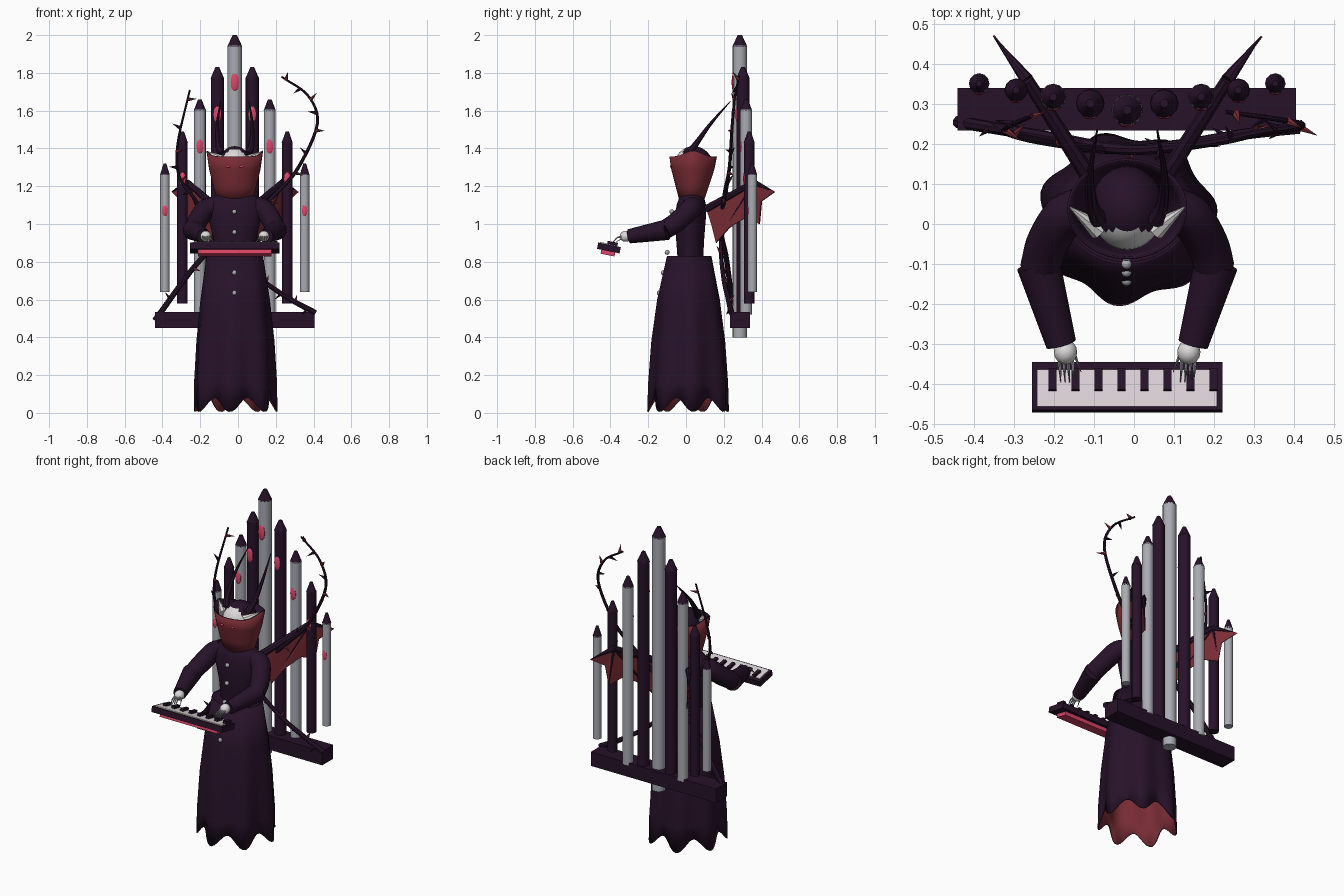
import bpy, bmesh, math, random
from mathutils import Vector

random.seed(4)
cube = bpy.data.objects.get("Cube")
if cube:
    bpy.data.objects.remove(cube)

CX = -0.017  # middle of the figure and the pipes


def material(name, rgb):
    m = bpy.data.materials.new(name)
    m.use_nodes = True
    m.diffuse_color = (*rgb, 1)
    bsdf = next(n for n in m.node_tree.nodes if n.type == 'BSDF_PRINCIPLED')
    bsdf.inputs["Base Color"].default_value = (*rgb, 1)
    return m


plum = material("dark plum", (0.02, 0.006, 0.022))
silver = material("silver", (0.40, 0.41, 0.45))
pink = material("pink", (0.72, 0.06, 0.14))
red = material("dark red", (0.19, 0.025, 0.035))
pale = material("pale bone", (0.72, 0.70, 0.70))
keywhite = material("key white", (0.72, 0.66, 0.69))


def finish(name, bm, mats, smooth=True):
    bmesh.ops.recalc_face_normals(bm, faces=bm.faces)
    me = bpy.data.meshes.new(name)
    bm.to_mesh(me)
    bm.free()
    ob = bpy.data.objects.new(name, me)
    bpy.context.collection.objects.link(ob)
    for m in mats:
        me.materials.append(m)
    if smooth:
        bpy.ops.object.select_all(action='DESELECT')
        ob.select_set(True)
        bpy.context.view_layer.objects.active = ob
        bpy.ops.object.shade_smooth_by_angle(angle=math.radians(40))
    return ob


def box(name, centre, size, mat, tilt=0):
    bm = bmesh.new()
    bmesh.ops.create_cube(bm, size=1)
    bmesh.ops.scale(bm, vec=size, verts=bm.verts)
    ob = finish(name, bm, [mat], False)
    ob.location, ob.rotation_euler.x = centre, tilt
    return ob


def ball(name, centre, size, mat, seg=16):
    bm = bmesh.new()
    bmesh.ops.create_uvsphere(bm, u_segments=seg, v_segments=max(6, seg // 2), radius=1)
    bmesh.ops.scale(bm, vec=size, verts=bm.verts)
    ob = finish(name, bm, [mat])
    ob.location = centre
    return ob


def limb(name, a, b, r1, r2, mat, seg=12):
    a, b = Vector(a), Vector(b)
    bm = bmesh.new()
    bmesh.ops.create_cone(bm, cap_ends=True, segments=seg, radius1=r1, radius2=r2, depth=(b - a).length)
    ob = finish(name, bm, [mat])
    ob.location = (a + b) / 2
    ob.rotation_mode = 'QUATERNION'
    ob.rotation_quaternion = (b - a).to_track_quat('Z', 'Y')
    return ob


def spline(pts, steps=6):
    """Smooth path through the given points."""
    p = [Vector(q) for q in pts]
    p = [2 * p[0] - p[1]] + p + [2 * p[-1] - p[-2]]
    out = []
    for a, b, c, d in zip(p, p[1:], p[2:], p[3:]):
        for i in range(steps):
            t = i / steps
            out.append(0.5 * (2 * b + (c - a) * t + (2 * a - 5 * b + 4 * c - d) * t ** 2
                              + (3 * b - a - 3 * c + d) * t ** 3))
    return out + [p[-2]]


def tube(name, path, radii, mat, seg=8):
    bm = bmesh.new()
    rings = []
    for i, (c, r) in enumerate(zip(path, radii)):
        t = (path[min(i + 1, len(path) - 1)] - path[max(i - 1, 0)]).normalized()
        u = t.cross(Vector((0.9, 0.3, 0.1))).normalized()
        v = t.cross(u)
        rings.append([bm.verts.new(c + r * (u * math.cos(k * math.tau / seg) + v * math.sin(k * math.tau / seg)))
                      for k in range(seg)])
    skin(bm, rings)
    bm.faces.new(rings[0])
    bm.faces.new(rings[-1])
    return finish(name, bm, [mat])


def skin(bm, rings):
    for lo, hi in zip(rings, rings[1:]):
        n = len(lo)
        for k in range(n):
            bm.faces.new((lo[k], lo[(k + 1) % n], hi[(k + 1) % n], hi[k]))


def loft(name, sections, mats, shape=lambda a, i: (1, 0), seg=48, cap=False):
    """Stack of ellipses (z, centre y, rx, ry); shape gives radial scale and lift."""
    bm = bmesh.new()
    rings = []
    for i, (z, cy, rx, ry) in enumerate(sections):
        ring = []
        for k in range(seg):
            a = k * math.tau / seg
            s, lift = shape(a, i)
            ring.append(bm.verts.new((CX + rx * s * math.cos(a), cy + ry * s * math.sin(a), z + lift)))
        rings.append(ring)
    skin(bm, rings)
    if cap:
        bm.faces.new(rings[0])
        bm.faces.new(rings[-1])
    return finish(name, bm, mats)


def line_inside(ob, thickness):
    m = ob.modifiers.new("lining", 'SOLIDIFY')
    m.thickness, m.offset, m.material_offset = thickness, -1, 1


# Organ pipes with pointed caps and oval mouths
for i in range(-4, 5):
    k = abs(i)
    x, y, r = CX + i * 0.0925, 0.285 + 0.0165 * k, 0.038 - 0.0033 * k
    top, bottom = 2 - 0.17 * k, 0.40 + 0.06 * k
    limb("pipe", (x, y, bottom), (x, y, top - 0.055), r, r, plum if k % 2 else silver, 16)
    limb("pipe_cap", (x, y, top - 0.06), (x, y, top), r * 1.04, r * 0.3, plum, 12)
    ball("pipe_mouth", (x, y - r * 0.85, top - 0.25), (r * 0.6, r * 0.3, 0.052 - 0.005 * k), pink, 10)
box("pipe_base", (-0.018, 0.287, 0.492), (0.845, 0.106, 0.085), plum)

# Skirt with folds, a scalloped hem and a red lining
def folds(a, i):
    w = math.cos(7 * (a + math.pi / 2) + 0.8)
    f = (1, 0.85, 0.6, 0.3, 0)[i]
    return 1 + 0.065 * f * w, (0.04 - 0.037 * w if i == 0 else 0)
skirt = loft("skirt", [(0.002, 0.015, 0.213, 0.208), (0.16, 0.015, 0.213, 0.205), (0.38, 0.015, 0.203, 0.192),
                       (0.6, 0.015, 0.183, 0.165), (0.83, 0.017, 0.15, 0.118)], [plum, red], folds, 84)
line_inside(skirt, 0.006)
loft("skirt_waist", [(0.815, 0.017, 0.149, 0.117), (0.828, 0.017, 0.149, 0.117)], [plum], cap=True)

# Torso and buttons
loft("torso", [(0.82, 0.023, 0.105, 0.068), (0.93, 0.022, 0.115, 0.075), (1.03, 0.023, 0.14, 0.082),
               (1.1, 0.028, 0.15, 0.078), (1.14, 0.03, 0.125, 0.066), (1.165, 0.03, 0.08, 0.05)], [plum], cap=True)
for z, y in ((1.065, -0.075), (0.957, -0.08), (0.85, -0.1), (0.742, -0.12), (0.635, -0.142)):
    ball("button", (CX - 0.002, y, z), (0.013, 0.013, 0.013), silver, 10)

# Tall flared collar with raised side points and a red lining
def points(a, i):
    return 1, (0.03 * abs(math.cos(a)) ** 8 - 0.004 if i == 3 else 0)
collar = loft("collar", [(1.12, 0.03, 0.085, 0.058), (1.2, 0.033, 0.108, 0.082), (1.29, 0.036, 0.13, 0.108),
                         (1.362, 0.038, 0.144, 0.12)], [plum, red], points, 40)
line_inside(collar, 0.006)

# Head: pale face in front, dark hood behind
head = ball("head", (CX, 0.04, 1.3), (0.092, 0.105, 0.112), plum, 32)
head.data.materials.append(pale)
for p in head.data.polygons:
    p.material_index = int(p.center.y < -0.055)

for s in (-1, 1):
    def at(x, y, z):
        return Vector((CX + s * x, y, z))
    limb("ear", at(0.07, -0.015, 1.34), at(0.147, 0.045, 1.385), 0.026, 0.001, pale, 8)
    eye = ball("eye", at(0.037, -0.08, 1.305), (0.013, 0.006, 0.006), pink, 8)
    eye.rotation_euler.y = -s * 0.3
    # Horns sweeping backwards
    horn = spline([at(0.07, 0.01, 1.37), at(0.088, 0.05, 1.42), at(0.092, 0.13, 1.53), at(0.075, 0.235, 1.65)])
    tube("horn", horn, [0.022 * (1 - i / len(horn)) + 0.001 for i in range(len(horn))], plum)
    # Sleeves and hands
    arm = spline([at(0.115, 0.035, 1.09), at(0.16, 0.015, 1.07), at(0.2, -0.05, 1.01), at(0.218, -0.11, 0.97)])
    tube("upper_sleeve", arm, [0.058 - 0.008 * i / len(arm) for i in range(len(arm))], plum, 16)
    limb("forearm_sleeve", at(0.222, -0.1, 0.97), at(0.165, -0.3, 0.935), 0.055, 0.038, plum, 16)
    ball("hand", at(0.154, -0.32, 0.935), (0.029, 0.031, 0.029), pale)
    for f in range(4):
        x = 0.137 + 0.011 * f
        limb("finger", at(x, -0.335, 0.935), at(x - 0.002, -0.365, 0.928), 0.005, 0.004, silver, 6)
        limb("finger_tip", at(x - 0.002, -0.365, 0.928), at(x - 0.004, -0.395, 0.895), 0.004, 0.001, silver, 6)
    limb("thumb", at(0.132, -0.325, 0.93), at(0.115, -0.37, 0.905), 0.005, 0.001, silver, 6)
    # Wings: bones and scalloped membrane
    root, wrist, tip = at(0.09, 0.11, 1.08), at(0.25, 0.36, 1.22), at(0.335, 0.47, 1.17)
    limb("wing_arm", root, wrist, 0.022, 0.016, plum, 8)
    limb("wing_claw", wrist, tip, 0.017, 0.001, plum, 8)
    limb("wing_finger", wrist, at(0.265, 0.39, 1.0), 0.009, 0.002, plum, 6)
    limb("wing_finger", wrist, at(0.13, 0.16, 0.9), 0.009, 0.002, plum, 6)
    bm = bmesh.new()
    hub = bm.verts.new(wrist)
    edge = [tip, at(0.283, 0.4, 1.12), at(0.265, 0.39, 1.0), at(0.225, 0.31, 1.03),
            at(0.175, 0.23, 0.98), at(0.13, 0.16, 0.9), at(0.11, 0.135, 1.0), root]
    vs = [bm.verts.new(p) for p in edge]
    for a, b in zip(vs, vs[1:]):
        bm.faces.new((hub, a, b))
    web = finish("wing_membrane", bm, [red], False)
    web.modifiers.new("thickness", 'SOLIDIFY').thickness = 0.004

# Thorny vines crossing behind the figure
vines = {
    "left_vine": [(-0.44, 0.255, 0.49), (-0.2, 0.215, 0.81), (0, 0.185, 0.97), (0.2, 0.205, 1.16),
                  (0.32, 0.23, 1.3), (0.42, 0.245, 1.53), (0.37, 0.26, 1.68), (0.23, 0.28, 1.78)],
    "right_vine": [(0.41, 0.24, 0.53), (0.28, 0.225, 0.6), (0.12, 0.2, 0.71), (-0.05, 0.185, 0.88),
                   (-0.22, 0.205, 1.12), (-0.31, 0.225, 1.25), (-0.32, 0.24, 1.42), (-0.255, 0.27, 1.71)]}
for name, pts in vines.items():
    path = spline(pts)
    n = len(path)
    tube(name, path, [0.016 - 0.011 * i / n for i in range(n)], plum)
    for j, i in enumerate(range(2, n, 3)):
        t = (path[i] - path[i - 1]).normalized()
        out = t.cross(Vector((0, 1, 0))) * (-1) ** j + Vector((0, random.uniform(-0.9, 0.9), 0)) + t * 0.3
        limb("thorn", path[i], path[i] + out.normalized() * 0.05, 0.011, 0.0005, red if j % 2 else plum, 6)

# Tilted keyboard
TILT = -0.2
def on_board(y, z):
    return Vector((CX, -0.408 + y * math.cos(TILT) - z * math.sin(TILT),
                   0.873 + y * math.sin(TILT) + z * math.cos(TILT)))
box("keyboard_case", on_board(0, 0), (0.476, 0.122, 0.034), plum, TILT)
box("white_keys", on_board(-0.006, 0.018), (0.45, 0.094, 0.008), keywhite, TILT)
box("keyboard_underside", on_board(0, -0.027), (0.39, 0.075, 0.022), pink, TILT)
for i in range(8):
    key = box("black_key", on_board(0.014, 0.027), (0.02, 0.055, 0.018), plum, TILT)
    key.location.x = -0.204 + i * 0.0575
